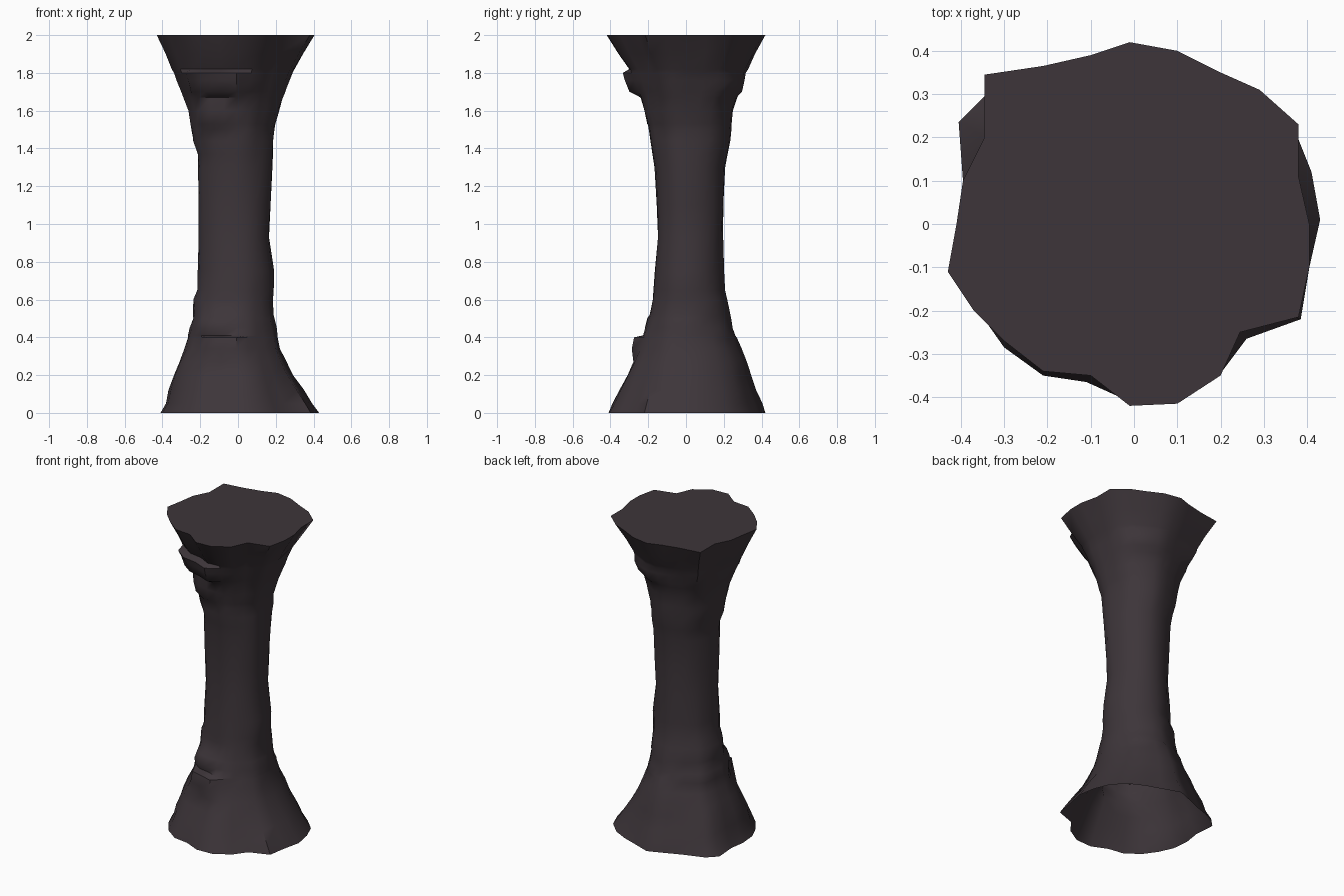
import bpy, bmesh, math, random
random.seed(4)

# Rim outlines, counter-clockwise from +x
TOP = [(.405, 0), (.38, .11), (.38, .23), (.29, .31), (.2, .35), (.1, .4), (-.01, .42),
       (-.1, .39), (-.21, .365), (-.345, .345), (-.345, .2), (-.395, .1), (-.41, 0),
       (-.43, -.11), (-.37, -.2), (-.3, -.27), (-.21, -.34), (-.1, -.35), (-.01, -.42),
       (.1, -.415), (.2, -.35), (.245, -.25), (.38, -.215), (.405, -.1)]
BOTTOM = [(.43, .01), (.41, .12), (.37, .22), (.29, .3), (.2, .345), (.1, .38), (-.01, .42),
          (-.1, .385), (-.21, .34), (-.345, .295), (-.405, .235), (-.395, .1), (-.41, 0),
          (-.4, -.11), (-.36, -.2), (-.3, -.285), (-.21, -.35), (-.11, -.365), (-.01, -.41),
          (.1, -.405), (.2, -.345), (.26, -.265), (.385, -.22), (.405, -.1)]

# Silhouette profiles (height, reach) for the four sides
LEFT = [(0, .41), (.05, .385), (.2, .34), (.33, .285), (.5, .24), (.6, .235), (.65, .215),
        (1, .205), (1.37, .215), (1.44, .24), (1.6, .265), (1.75, .32), (1.87, .37), (2, .43)]
RIGHT = [(0, .43), (.18, .305), (.35, .22), (.55, .185), (.75, .19), (.93, .165),
         (1.2, .18), (1.5, .19), (1.65, .23), (1.8, .29), (1.9, .34), (2, .405)]
FRONT = [(0, .41), (.35, .24), (.5, .2), (.55, .18), (.7, .17), (.93, .15), (1.3, .165),
         (1.5, .195), (1.65, .235), (1.82, .3), (1.9, .36), (2, .42)]
BACK = [(0, .42), (.2, .34), (.27, .32), (.45, .245), (.6, .22), (.65, .205), (.93, .195),
        (1.3, .205), (1.4, .23), (1.6, .25), (1.8, .32), (2, .42)]

# Rocky ledges: height range, angle in degrees, angular half-width, outward push
BUMPS = [(1.69, 1.80, 245, 28, .045), (1.52, 1.60, 235, 20, .02),
         (.34, .405, 250, 22, .045), (.45, .51, 240, 20, .02),
         (1.69, 1.77, 60, 20, .02)]


def reach(profile, z):
    for (z0, r0), (z1, r1) in zip(profile, profile[1:]):
        if z <= z1:
            return r0 + (r1 - r0) * (z - z0) / (z1 - z0)
    return profile[-1][1]


def extents(z):
    return [reach(p, z) for p in (RIGHT, LEFT, BACK, FRONT)]


def ring_point(i, z):
    rim, z_rim = (TOP, 2) if z > 1 else (BOTTOM, 0)
    x, y = rim[i]
    ex = extents(z_rim)
    nx = x / (ex[0] if x > 0 else ex[1])
    ny = y / (ex[2] if y > 0 else ex[3])
    # blend the craggy rim towards a round shaft at mid height
    d = math.hypot(nx, ny)
    w = min(1, abs(z - 1)) ** 1.5
    s = w + (1 - w) / d
    a = math.degrees(math.atan2(ny, nx)) % 360
    if 0 < z < 2:
        s *= 1 + random.uniform(-.015, .015)
    e = extents(z)
    px = nx * s * (e[0] if x > 0 else e[1])
    py = ny * s * (e[2] if y > 0 else e[3])
    for z0, z1, ang, half, push in BUMPS:
        if z0 <= z <= z1 and abs(a - ang) < half:
            r = math.hypot(px, py)
            px, py = px * (1 + push / r), py * (1 + push / r)
    return px, py, z


# Pillar: stacked rings, flat cap on top, open underneath
heights = [0, .05, .12, .2, .27, .34, .4, .41, .45, .5, .52, .6, .65, .75, .93, 1.1, 1.3, 1.37,
           1.44, 1.5, 1.53, 1.6, 1.67, 1.7, 1.76, 1.8, 1.82, 1.9, 2]
n = len(TOP)
bm = bmesh.new()
rings = [[bm.verts.new(ring_point(i, z)) for i in range(n)] for z in heights]
for a, b in zip(rings, rings[1:]):
    for i in range(n):
        j = (i + 1) % n
        bm.faces.new((a[i], a[j], b[j], b[i]))
bm.faces.new(rings[-1])
mesh = bpy.data.meshes.new("rock_pillar")
bm.to_mesh(mesh)
bm.free()
pillar = bpy.data.objects.new("rock_pillar", mesh)
bpy.context.collection.objects.link(pillar)

stone = bpy.data.materials.new("dark_stone")
stone.diffuse_color = (.047, .036, .042, 1)
mesh.materials.append(stone)

bpy.context.view_layer.objects.active = pillar
pillar.select_set(True)
bpy.ops.object.shade_smooth_by_angle(angle=math.radians(50))
